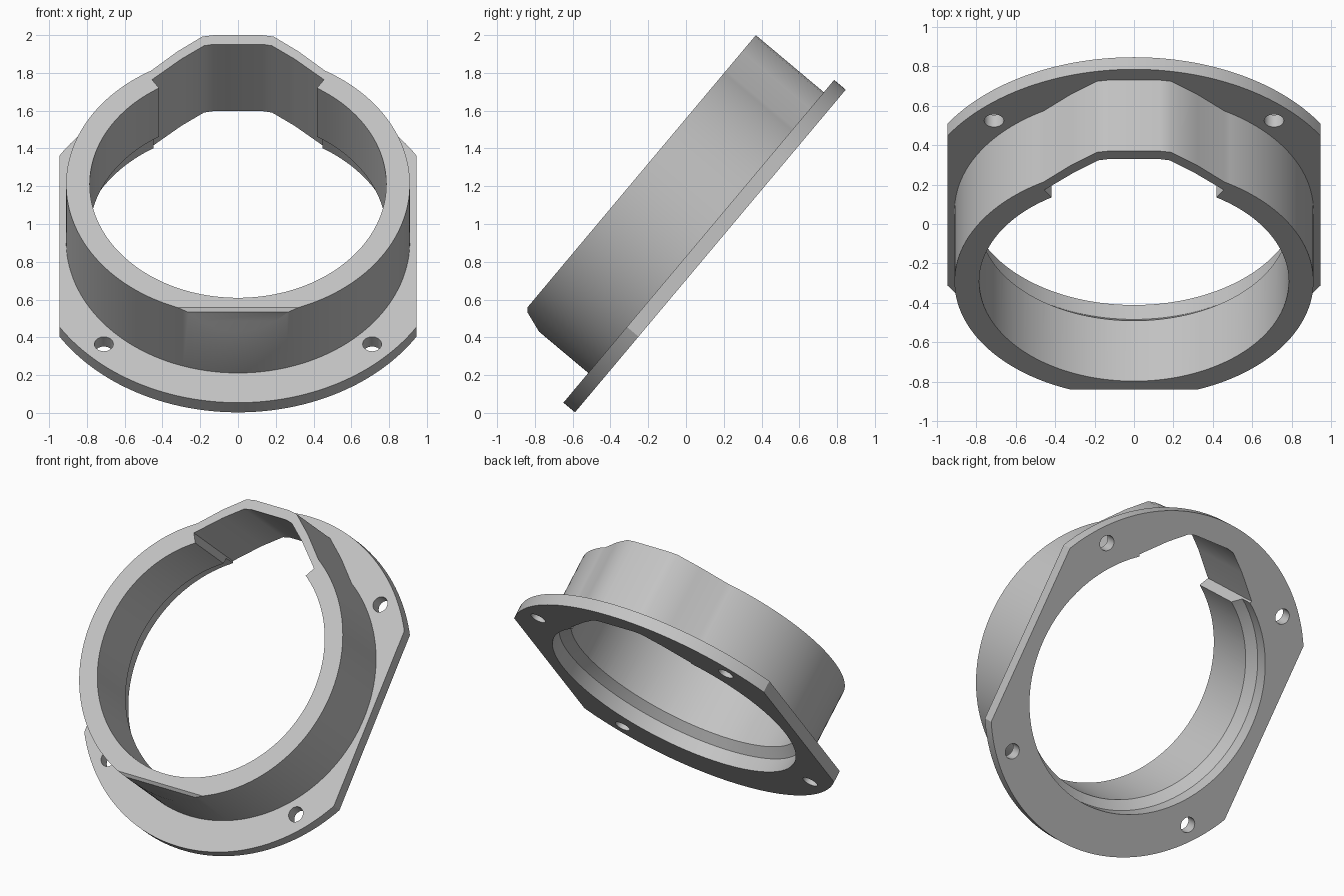
import bpy
import bmesh
from math import sin, cos, atan2, hypot, pi, radians, sqrt
from mathutils import Matrix, Vector

cube = bpy.data.objects.get("Cube")
if cube:
    bpy.data.objects.remove(cube, do_unlink=True)

SEGMENTS = 144
TILT = radians(50)
THICKNESS = 0.08
HEIGHT = 0.55

grey = bpy.data.materials.new("light_grey")
grey.use_nodes = True
colour = (0.55, 0.55, 0.55, 1)
grey.diffuse_color = colour
grey.node_tree.nodes["Principled BSDF"].inputs["Base Color"].default_value = colour


def arc(radius, start, end, steps, cx=0, cy=0):
    return [(cx + radius * cos(start + (end - start) * i / steps),
             cy + radius * sin(start + (end - start) * i / steps))
            for i in range(steps + 1)]


def circle(radius, cx=0, cy=0, steps=SEGMENTS):
    return arc(radius, 0, 2 * pi, steps, cx, cy)[:-1]


def bumped_circle(radius, bump):
    """Circle whose top is replaced by a mirrored bump, given from side to middle."""
    x, y = bump[0]
    start = atan2(y, x)
    body = arc(radius, pi - start, 2 * pi + start, SEGMENTS)
    if abs(hypot(x, y) - radius) < 0.01:
        body = body[1:-1]
    return body + bump + [(-px, py) for px, py in reversed(bump)]


def loft(name, sections, planes=()):
    """Solid through stacked outlines, optionally trimmed by planes."""
    bm = bmesh.new()
    rings = [[bm.verts.new((x, y, h)) for x, y in outline] for outline, h in sections]
    count = len(rings[0])
    for low, high in zip(rings, rings[1:]):
        for i in range(count):
            j = (i + 1) % count
            bm.faces.new((low[i], low[j], high[j], high[i]))
    bm.faces.new(rings[0][::-1])
    bm.faces.new(rings[-1])
    for point, normal in planes:
        cut = bmesh.ops.bisect_plane(
            bm, geom=bm.verts[:] + bm.edges[:] + bm.faces[:],
            plane_co=point, plane_no=Vector(normal).normalized(), clear_outer=True)
        edges = [e for e in cut["geom_cut"] if isinstance(e, bmesh.types.BMEdge)]
        bmesh.ops.edgenet_fill(bm, edges=edges)
    bmesh.ops.recalc_face_normals(bm, faces=bm.faces[:])
    mesh = bpy.data.meshes.new(name)
    bm.to_mesh(mesh)
    bm.free()
    mesh.materials.append(grey)
    obj = bpy.data.objects.new(name, mesh)
    bpy.context.collection.objects.link(obj)
    return obj


# Mounting flange: a disc with its two sides cut flat
radius, side = 1.115, 0.945
half = atan2(sqrt(radius ** 2 - side ** 2), side)
outline = arc(radius, half, pi - half, 64) + arc(radius, pi + half, 2 * pi - half, 64)
flange = loft("flanged_collar", [(outline, 0), (outline, THICKNESS)])

# Collar wall with a bump on top and trimmed lower lip
outline = bumped_circle(0.91, [(0.46, 0.785), (0.32, 0.918), (0.19, 1.02), (0.13, 1.03)])
collar = loft("collar_wall", [(outline, THICKNESS / 2), (outline, HEIGHT)], [
    ((0, -0.91, 0.42), (0, -0.12, 0.041)),
    ((0, -0.852, HEIGHT), (0, -cos(TILT), sin(TILT)))])

# Bore with a keyway recess, starting at a radial step
key = [(0.455, 0.723), (0.3, 0.865), (0.18, 0.957), (0.13, 0.967)]
outline = bumped_circle(0.785, key)
bore = loft("bore_cutter", [(outline, -0.1), (outline, HEIGHT + 0.1)])

# Counterbore with a conical shoulder at the back
counterbore = loft("counterbore_cutter", [
    (circle(0.84), -0.1), (circle(0.84), 0.095), (circle(0.735), 0.2)])

# Screw holes
holes = [loft("screw_hole_cutter", [(circle(0.05, sx * 0.71, sy * 0.71, 32), -0.1),
                                    (circle(0.05, sx * 0.71, sy * 0.71, 32), 0.2)])
         for sx in (-1, 1) for sy in (-1, 1)]

# Combine into one solid
helpers = [collar, bore, counterbore] + holes
for helper in helpers:
    helper.hide_render = True
    mod = flange.modifiers.new(helper.name, "BOOLEAN")
    mod.operation = "UNION" if helper is collar else "DIFFERENCE"
    mod.solver = "EXACT"
    mod.object = helper
bpy.context.view_layer.update()
depsgraph = bpy.context.evaluated_depsgraph_get()
mesh = bpy.data.meshes.new_from_object(flange.evaluated_get(depsgraph))
flange.modifiers.clear()
flange.data = mesh
mesh.materials.clear()
mesh.materials.append(grey)
for helper in helpers:
    bpy.data.objects.remove(helper, do_unlink=True)

# Tilt the part into place
mesh.transform(Matrix.Translation((0, 0.129, 0.857)) @ Matrix.Rotation(TILT, 4, "X"))
bpy.ops.object.select_all(action="DESELECT")
flange.select_set(True)
bpy.context.view_layer.objects.active = flange
bpy.ops.object.shade_smooth_by_angle(angle=radians(30))
